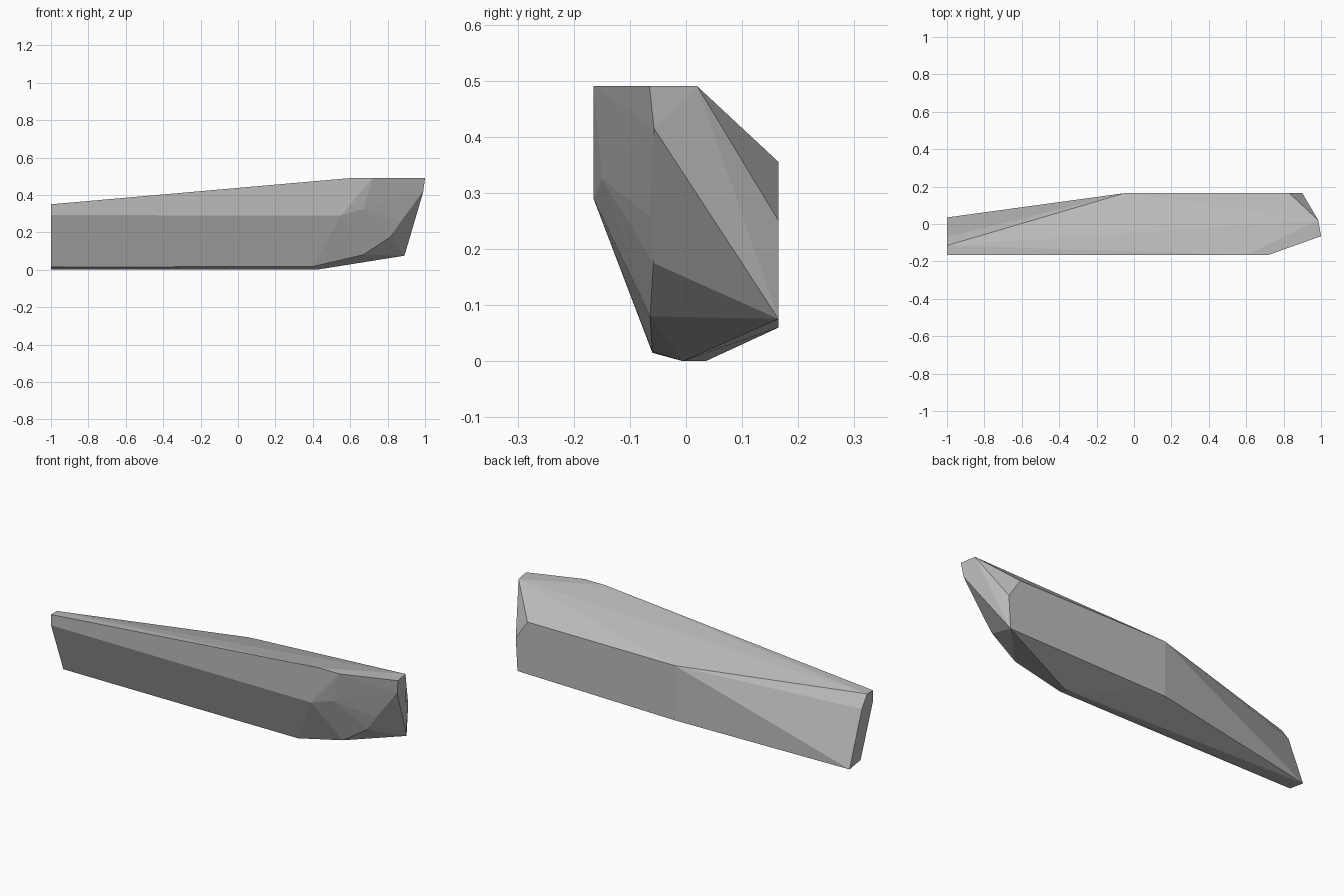
import bpy, bmesh

cube = bpy.data.objects.get("Cube")
if cube:
    bpy.data.objects.remove(cube, do_unlink=True)

# Stone grey
grey = bpy.data.materials.new("stone_grey")
grey.use_nodes = True
colour = (0.5, 0.5, 0.5, 1)
grey.diffuse_color = colour
grey.node_tree.nodes["Principled BSDF"].inputs["Base Color"].default_value = colour

FRONT, BACK, END = -0.165, 0.165, -1.0

# Flat left end, as a y-z profile
corners = [(END, y, z) for y, z in (
    (FRONT, 0.35), (-0.115, 0.35), (-0.07, 0.285),
    (0.035, 0), (-0.06, 0.015), (FRONT, 0.292))]

# Flat back panel, as an x-z profile
corners += [(x, BACK, z) for x, z in (
    (-0.05, 0.355), (0.83, 0.355), (0.9, 0.25), (0.89, 0.075), (-0.05, 0.06))]

# Front panel and its chipped right corner
corners += [(0.6, FRONT, 0.49), (0.72, FRONT, 0.49),
            (0.55, FRONT, 0.29), (0.67, -0.149, 0.325)]

# Curved break running down the right end
corners += [(1, -0.065, 0.49), (0.99, -0.057, 0.415), (0.87, -0.064, 0.258),
            (0.815, -0.058, 0.175), (0.67, -0.064, 0.08)]

# Peak of the right end and the underside
corners += [(0.985, 0.02, 0.49), (0.97, 0.02, 0.405),
            (0.4, -0.06, 0.017), (0.42, -0.005, 0)]

# Wrap the corners in flat facets
bm = bmesh.new()
for corner in corners:
    bm.verts.new(corner)
bmesh.ops.convex_hull(bm, input=bm.verts)
bmesh.ops.delete(bm, geom=[v for v in bm.verts if not v.link_faces], context="VERTS")
bmesh.ops.dissolve_limit(bm, angle_limit=0.01, verts=bm.verts, edges=bm.edges)
bmesh.ops.recalc_face_normals(bm, faces=bm.faces)

mesh = bpy.data.meshes.new("stone_shard")
bm.to_mesh(mesh)
bm.free()
mesh.materials.append(grey)
stone = bpy.data.objects.new("stone_shard", mesh)
bpy.context.collection.objects.link(stone)
